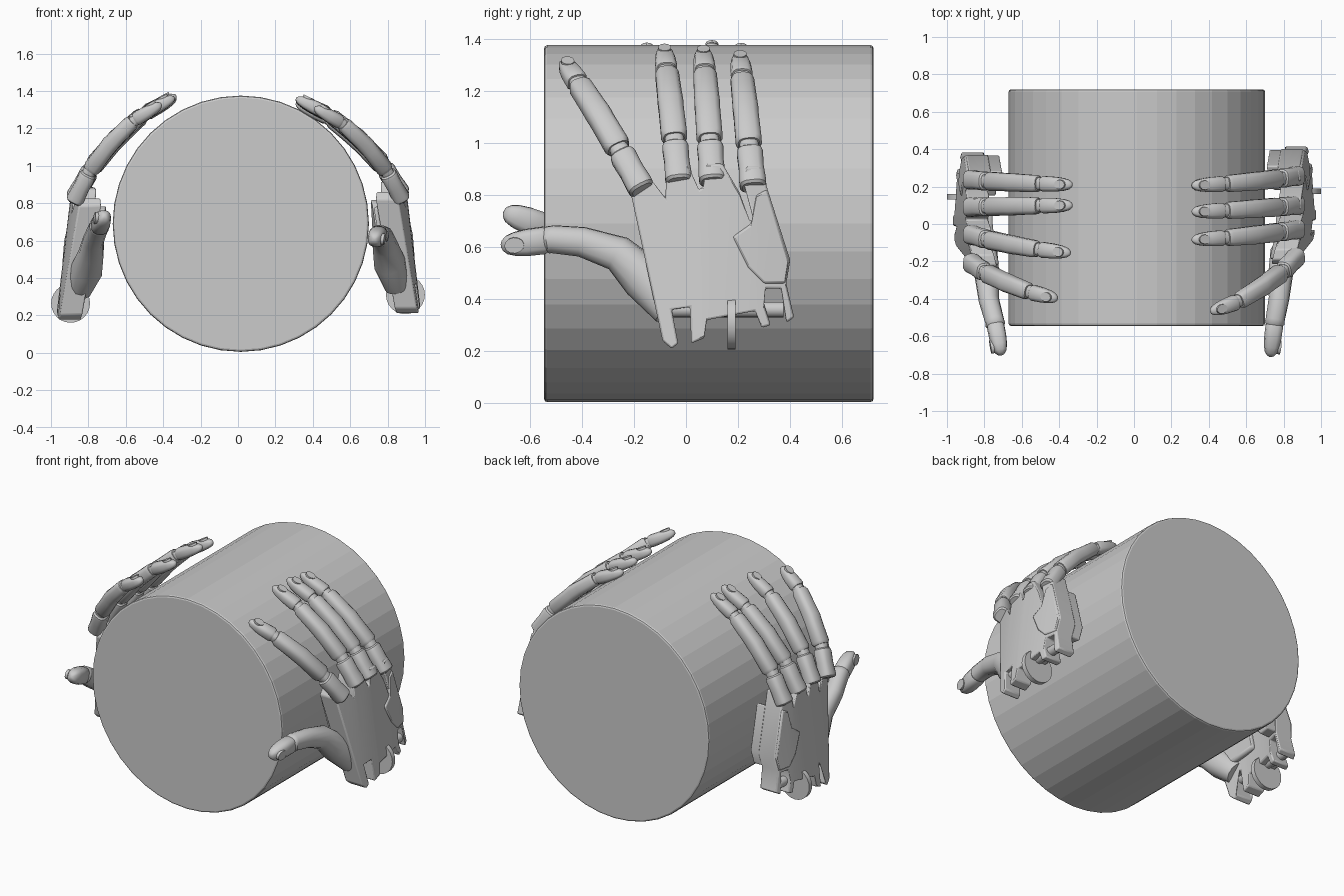
import bpy, bmesh, math
from mathutils import Vector

if "Cube" in bpy.data.objects:
    bpy.data.objects.remove(bpy.data.objects["Cube"])

AXIS = Vector((0.015, 0, 0.69))  # drum axis, used to orient the fingers


def finish(name, bm, angle=35, bevel=0):
    bmesh.ops.recalc_face_normals(bm, faces=bm.faces)
    me = bpy.data.meshes.new(name)
    bm.to_mesh(me)
    bm.free()
    ob = bpy.data.objects.new(name, me)
    bpy.context.collection.objects.link(ob)
    if bevel:
        m = ob.modifiers.new("bevel", "BEVEL")
        m.width, m.segments, m.limit_method = bevel, 2, 'ANGLE'
    if angle:
        bpy.ops.object.select_all(action='DESELECT')
        ob.select_set(True)
        bpy.context.view_layer.objects.active = ob
        bpy.ops.object.shade_smooth_by_angle(angle=math.radians(angle))
    return ob


def frame(p, d):
    up = Vector((p.x - AXIS.x, 0, p.z - AXIS.z)).normalized()
    side = d.cross(up).normalized()
    return side, side.cross(d).normalized()


def loft(bm, rings, power=0.7, n=14):
    """rings: (centre, half width, half height) along a path"""
    loops = []
    for i, (p, w, h) in enumerate(rings):
        d = (rings[min(i + 1, len(rings) - 1)][0] - rings[max(i - 1, 0)][0]).normalized()
        side, up = frame(p, d)
        loop = []
        for k in range(n):
            a = math.tau * (k + .5) / n
            c, s = math.cos(a), math.sin(a)
            c, s = math.copysign(abs(c) ** power, c), math.copysign(abs(s) ** power, s)
            loop.append(bm.verts.new(p + side * w * c + up * h * s))
        loops.append(loop)
    for a, b in zip(loops, loops[1:]):
        for k in range(n):
            bm.faces.new((a[k], a[(k + 1) % n], b[(k + 1) % n], b[k]))
    bm.faces.new(loops[0])
    bm.faces.new(loops[-1])


def nail(bm, p, d, w, h):
    """thin raised plate on the back of a fingertip"""
    side, up = frame(p, d)
    c = p + up * h
    lo, hi = [], []
    for k in range(12):
        a = math.tau * k / 12
        q = c + side * w * .68 * math.cos(a) + d * w * .85 * math.sin(a)
        lo.append(bm.verts.new(q - up * .012))
        hi.append(bm.verts.new(q + up * .005))
    for k in range(12):
        j = (k + 1) % 12
        bm.faces.new((lo[k], lo[j], hi[j], hi[k]))
    bm.faces.new(lo)
    bm.faces.new(hi)


def segment(bm, a, b, r0, r1, tip=False):
    """one phalanx; a fingertip gets a rounded end"""
    prof = [(0, .78), (.05, .97), (.15, 1), (.5, .94), (.88, 1), (.96, .93), (1, .75)]
    if tip:
        prof = [(0, .85), (.08, 1), (.45, 1), (.7, .9), (.88, .7), (.97, .4), (1, .15)]
    loft(bm, [(a.lerp(b, t), (r0 + (r1 - r0) * t) * s, (r0 + (r1 - r0) * t) * s * .9)
              for t, s in prof])


def finger(name, s, y0, y1, z0, z1, x1):
    xs, ys, zs = (0, .15, .67, 1), (0, .25, .8, 1), (0, .27, .82, 1)
    K, J1, J2, T = [Vector((s * (.86 + (x1 - .86) * a), y0 + (y1 - y0) * b, z0 + (z1 - z0) * c))
                    for a, b, c in zip(xs, ys, zs)]
    bm = bmesh.new()
    segment(bm, K.lerp(J1, -.25), K.lerp(J1, .9), .053, .051)
    loft(bm, [(K, .03, .03), (J1, .037, .035), (J1.lerp(J2, .2), .03, .03)])
    mid = J1.lerp(J2, .5)
    mid += frame(mid, (J2 - J1).normalized())[1] * .012
    prof = [(J1.lerp(mid, .03), .042, .04), (J1.lerp(mid, .12), .051, .047),
            (J1.lerp(mid, .8), .049, .045), (mid, .05, .047),
            (mid.lerp(J2, .3), .048, .044), (mid.lerp(J2, .88), .046, .042),
            (mid.lerp(J2, .98), .038, .034)]
    loft(bm, prof)
    loft(bm, [(mid.lerp(J2, .8), .034, .03), (J2.lerp(T, .3), .034, .03)])
    segment(bm, J2.lerp(T, .07), T, .043, .036, True)
    nail(bm, J2.lerp(T, .7), (T - J2).normalized(), .037, .032)
    finish(name, bm)


def slab(name, s, outline, outer, thick, dy, dz, bevel=.008):
    """extruded outline in (y, z) whose outer face follows the back of the hand"""
    bm = bmesh.new()
    a = [bm.verts.new((s * outer(y, z), y + dy, z + dz)) for y, z in outline]
    b = [bm.verts.new((s * (outer(y, z) - thick), y + dy, z + dz)) for y, z in outline]
    n = len(a)
    for k in range(n):
        j = (k + 1) % n
        bm.faces.new((a[k], a[j], b[j], b[k]))
    caps = [bm.faces.new(a), bm.faces.new(b)]
    bmesh.ops.triangulate(bm, faces=caps)
    finish(name, bm, 30, bevel)


def rod(name, c, r, length, axis='Y', n=24):
    bpy.ops.mesh.primitive_cylinder_add(vertices=n, radius=r, depth=length, location=c,
                                        rotation=(math.pi / 2, 0, 0))
    bpy.context.object.name = name
    bpy.ops.object.shade_smooth_by_angle(angle=math.radians(35))
    return bpy.context.object


# drum held between the hands
drum = rod("drum", (AXIS.x, .0875, AXIS.z), .685, 1.265, n=40)
bpy.ops.object.shade_flat()
m = drum.modifiers.new("rim", "BEVEL")
m.width, m.segments, m.limit_method, m.angle_limit = .012, 2, 'ANGLE', 1.0

# palm outline: knuckle lugs at the top, hinge forks at the wrist
PALM = [(-.09, .24), (-.215, .82), (-.19, .86), (-.135, .86), (-.08, .79), (-.075, .86),
        (-.055, .91), (.005, .92), (.05, .82), (.065, .83), (.08, .92), (.14, .92),
        (.205, .81), (.245, .70), (.26, .70), (.215, .87), (.235, .91), (.285, .91),
        (.40, .55), (.385, .46), (.415, .33), (.385, .31), (.365, .44), (.305, .44),
        (.30, .38), (.325, .30), (.29, .29), (.265, .355), (.08, .32), (.07, .25),
        (.02, .23), (.015, .37), (-.055, .36), (-.03, .23), (-.055, .21)]
PAD = [(-.14, .50), (-.19, .78), (-.10, .79), (.02, .81), (.12, .81), (.16, .45), (-.06, .42)]
PINKY_SIDE = [(.18, .64), (.25, .69), (.27, .80), (.31, .82), (.395, .55), (.38, .46),
              (.30, .46), (.24, .52)]

HANDS = {
    "right": (1, 0, 0, .975,
              [("index", -.185, -.47, .85, 1.31, .41), ("middle", -.03, -.085, .88, 1.36, .31),
               ("ring", .10, .065, .88, 1.355, .31), ("little", .255, .205, .86, 1.335, .31)],
              [(.85, -.06, .36), (.81, -.16, .48), (.785, -.26, .575), (.775, -.40, .62),
               (.755, -.51, .63), (.728, -.71, .605)]),
    "left": (-1, -.03, -.035, .97,
             [("index", -.215, -.40, .84, 1.33, .41), ("middle", -.06, -.155, .86, 1.365, .34),
              ("ring", .09, .10, .86, 1.375, .33), ("little", .235, .21, .84, 1.365, .33)],
             [(.85, -.07, .34), (.81, -.17, .44), (.785, -.28, .53), (.775, -.41, .60),
              (.745, -.52, .67), (.71, -.70, .735)]),
}

for side, (s, dy, dz, x0, fingers, path) in HANDS.items():
    def outer(y, z):
        return x0 - .12 * (z - .25) - .45 * (y - .12) ** 2

    slab(side + "_palm", s, PALM, outer, .12, dy, dz)
    slab(side + "_palm_pad", s, PAD, lambda y, z: outer(y, z) - .10, .045, dy, dz, .015)
    slab(side + "_little_finger_side", s, PINKY_SIDE, lambda y, z: outer(y, z) + .008,
         .19, dy, dz)

    for f in fingers:
        finger(f"{side}_{f[0]}_finger", s, *f[1:])

    # thumb: fleshy curved base, then a rounded end joint with a nail
    P = [Vector((s * x, y, z)) for x, y, z in path]
    bm = bmesh.new()
    W = [.07, .088, .07, .058, .054]
    rings = [(P[i], w, w * .95) for i, w in enumerate(W)]
    rings.append((P[4].lerp(P[5], .1), .052, .054))
    rings.append((P[4].lerp(P[5], .16), .042, .044))
    loft(bm, rings, .9)
    segment(bm, P[4].lerp(P[5], .1), P[5], .053, .05, True)
    nail(bm, P[4].lerp(P[5], .72), (P[5] - P[4]).normalized(), .045, .044)
    finish(side + "_thumb", bm, 45)

    # wrist hinge: large thin disc and a pin
    rod(side + "_wrist_disc", (s * .895, .175 + dy, .31 + dz * 1.3), .104, .03)
    rod(side + "_wrist_pin", (s * .895, .15 + dy, .36 + dz), .03, .45, n=16)
